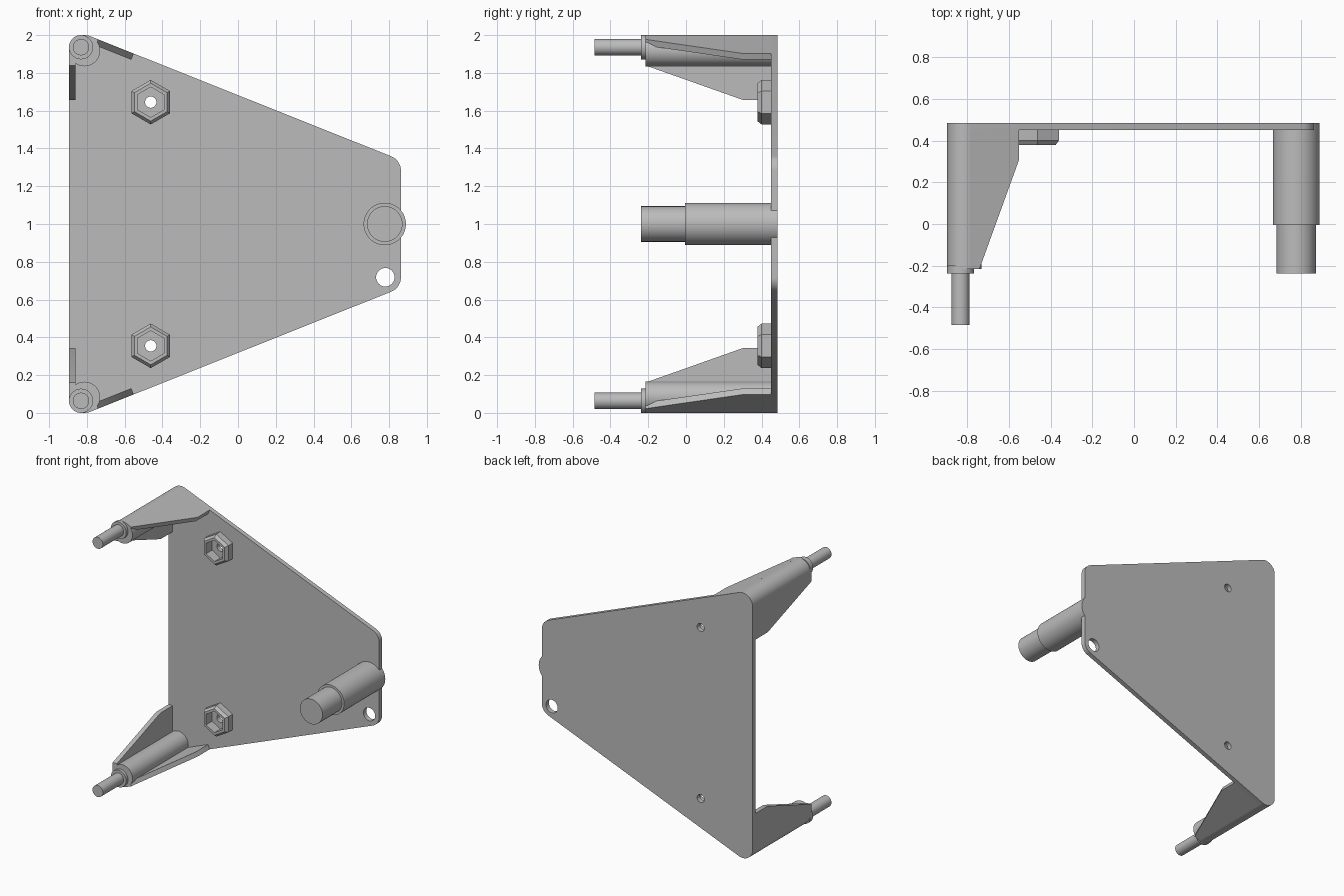
import bpy, bmesh, math
from mathutils import Vector

if "Cube" in bpy.data.objects:
    bpy.data.objects.remove(bpy.data.objects["Cube"], do_unlink=True)

grey = bpy.data.materials.new("plain grey")
colour = (0.5, 0.5, 0.5, 1)
grey.diffuse_color = colour
grey.use_nodes = True
grey.node_tree.nodes["Principled BSDF"].inputs["Base Color"].default_value = colour

FRONT, BACK = 0.45, 0.485      # plate faces
R = 0.0825                     # plate corner radius
LEFT_X, RIGHT_X = -0.8125, 0.78
TOP_Z, SIDE_Z = 1.9175, 1.282  # corner centres of the upper half
SLOPE = math.atan2(TOP_Z - SIDE_Z, RIGHT_X - LEFT_X)


def finish(bm, name):
    bmesh.ops.recalc_face_normals(bm, faces=bm.faces)
    mesh = bpy.data.meshes.new(name)
    bm.to_mesh(mesh)
    bm.free()
    mesh.materials.append(grey)
    obj = bpy.data.objects.new(name, mesh)
    bpy.context.collection.objects.link(obj)
    bpy.ops.object.select_all(action='DESELECT')
    obj.select_set(True)
    bpy.context.view_layer.objects.active = obj
    bpy.ops.object.shade_smooth_by_angle(angle=math.radians(30))
    return obj


def arc(cx, cz, r, start, end, n):
    return [(cx + r * math.cos(start + (end - start) * i / n),
             cz + r * math.sin(start + (end - start) * i / n)) for i in range(n + 1)]


def slab(name, loops, to_world, move):
    """Fill closed loops (outline, then holes) and extrude them."""
    bm = bmesh.new()
    for loop in loops:
        vs = [bm.verts.new(to_world(*p)) for p in loop]
        for i, v in enumerate(vs):
            bm.edges.new((v, vs[i - 1]))
    bmesh.ops.triangle_fill(bm, use_beauty=True, use_dissolve=False, edges=bm.edges[:])
    out = bmesh.ops.extrude_face_region(bm, geom=bm.faces[:], use_keep_orig=True)
    bmesh.ops.translate(bm, vec=move,
                        verts=[g for g in out["geom"] if isinstance(g, bmesh.types.BMVert)])
    return finish(bm, name)


def turned(name, cx, cz, profile, sides=64, ring=False):
    """Turn a (radius, y) profile about an axis along y."""
    bm = bmesh.new()
    rows = []
    for r, y in profile:
        rows.append([bm.verts.new((cx + r * math.sin(math.tau * i / sides), y,
                                   cz + r * math.cos(math.tau * i / sides)))
                     for i in range(sides)])
    pairs = list(zip(rows, rows[1:]))
    if ring:
        pairs.append((rows[-1], rows[0]))
    else:
        bm.faces.new(rows[0])
        bm.faces.new(rows[-1])
    for a, b in pairs:
        for i in range(sides):
            bm.faces.new((a[i - 1], a[i], b[i], b[i - 1]))
    return finish(bm, name)


# Back plate with rounded corners, bolt holes and one corner hole
q = math.pi / 2
outline = (arc(LEFT_X, TOP_Z, R, math.pi, q - SLOPE, 14)
           + arc(RIGHT_X, SIDE_Z, R, q - SLOPE, 0, 12)
           + arc(RIGHT_X, 2 - SIDE_Z, R, 0, SLOPE - q, 12)
           + arc(LEFT_X, 2 - TOP_Z, R, SLOPE - q, -math.pi, 14))
NUT_X, NUT_Z = -0.462, 1.645


def hole(x, z, r):
    return arc(x, z, r, 0, math.tau, 32)[:-1]


slab("back_plate",
     [outline, hole(RIGHT_X, 2 - SIDE_Z, 0.049),
      hole(NUT_X, NUT_Z, 0.03), hole(NUT_X, 2 - NUT_Z, 0.03)],
     lambda x, z: (x, FRONT, z), Vector((0, BACK - FRONT, 0)))

# Stepped side peg
turned("side_peg", 0.777, 1.0,
       [(0.094, -0.237), (0.094, -0.005), (0.112, -0.005), (0.112, BACK)])

# Corner posts, gussets and nuts, upper and lower
for label, flip in (("upper", False), ("lower", True)):
    def height(z):
        return 2 - z if flip else z

    turned(label + "_post", LEFT_X, height(TOP_Z), [(R, -0.215), (R, BACK - 0.01)])
    turned(label + "_pin", -0.831, height(1.936),
           [(0.043, -0.485), (0.043, -0.237), (0.064, -0.237), (0.064, -0.2)])
    turned(label + "_nut", NUT_X, height(NUT_Z),
           [(0.118, FRONT), (0.118, 0.4), (0.1, 0.378), (0.08, 0.378), (0.08, FRONT)],
           sides=6, ring=True)

    # Each gusset follows a plate edge away from its post
    for side, normal, along, near, far in (
            ("edge", (math.sin(SLOPE), math.cos(SLOPE)),
             (math.cos(SLOPE), -math.sin(SLOPE)), 0.045, 0.248),
            ("side", (-1, 0), (0, -1), 0.078, 0.262)):
        start = (LEFT_X + R * normal[0], TOP_Z + R * normal[1])

        def place(s, y):
            return (start[0] + s * along[0], y, height(start[1] + s * along[1]))

        inward = Vector((-normal[0], 0, normal[1] if flip else -normal[1])) * 0.035
        slab(label + "_" + side + "_gusset",
             [[(0, -0.215), (near, -0.215), (far, 0.305), (far, 0.46), (0, 0.46)]],
             place, inward)
